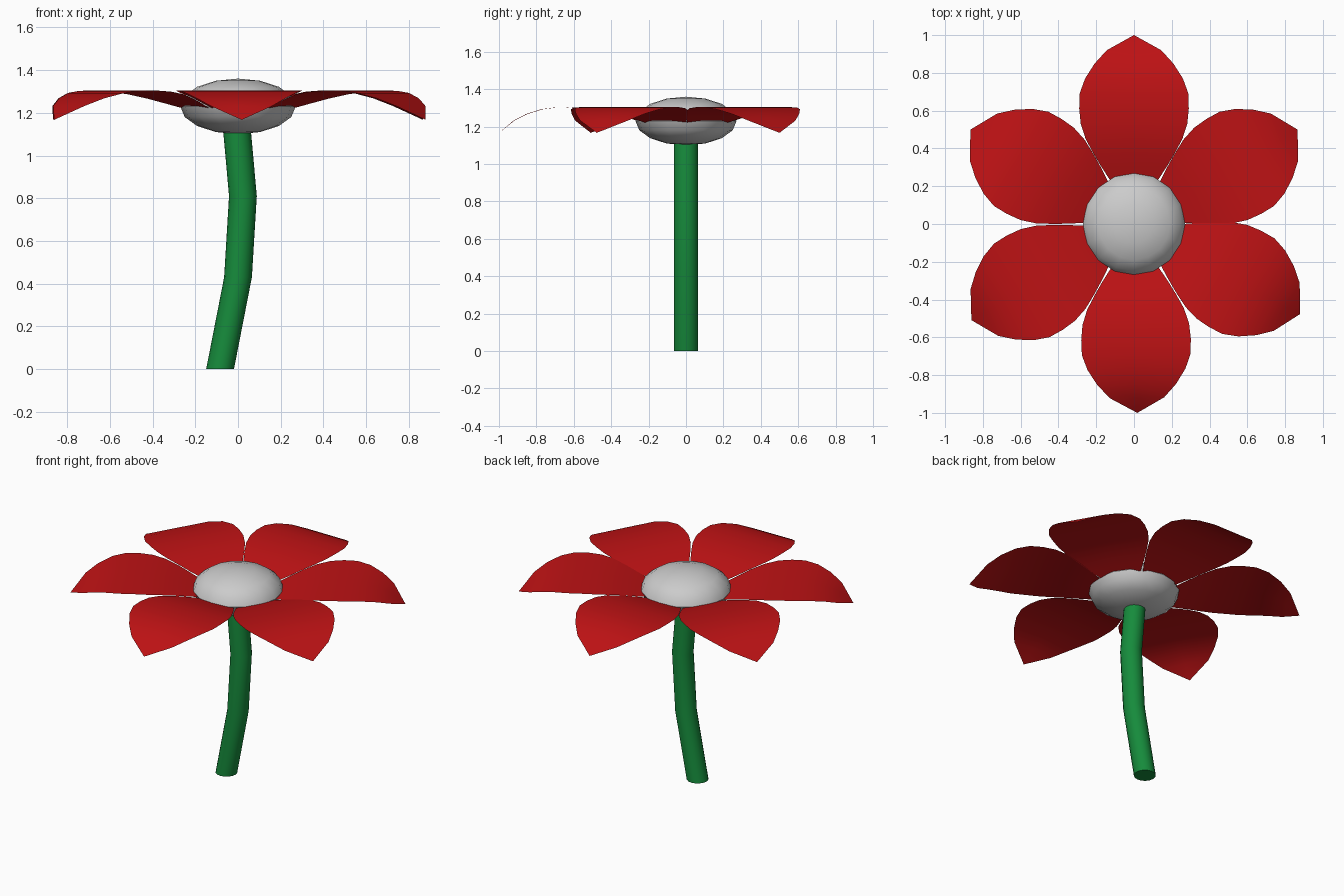
import bpy, bmesh
from math import radians, sin, cos, pi

if "Cube" in bpy.data.objects:
    bpy.data.objects.remove(bpy.data.objects["Cube"])


def material(name, color):
    mat = bpy.data.materials.new(name)
    mat.diffuse_color = (*color, 1)
    mat.use_nodes = True
    mat.node_tree.nodes["Principled BSDF"].inputs["Base Color"].default_value = mat.diffuse_color
    return mat


def finish(name, bm, mat=None):
    mesh = bpy.data.meshes.new(name)
    bm.to_mesh(mesh)
    bm.free()
    obj = bpy.data.objects.new(name, mesh)
    bpy.context.collection.objects.link(obj)
    if mat:
        mesh.materials.append(mat)
    bpy.ops.object.select_all(action='DESELECT')
    obj.select_set(True)
    bpy.context.view_layer.objects.active = obj
    bpy.ops.object.shade_smooth_by_angle(angle=radians(40))
    return obj


red = material("petal_red", (0.51, 0.006, 0.007))
green = material("stem_green", (0.008, 0.26, 0.045))

# Flower centre: flattened sphere
bm = bmesh.new()
bmesh.ops.create_uvsphere(bm, u_segments=16, v_segments=8, radius=1)
bmesh.ops.scale(bm, vec=(0.27, 0.27, 0.13), verts=bm.verts)
bmesh.ops.translate(bm, vec=(0, 0, 1.23), verts=bm.verts)
finish("flower_centre", bm)

# Stem: horizontal rings along a bent path (x, z)
bm = bmesh.new()
SIDES, RADIUS = 16, 0.065
rings = []
for x, z in [(-0.084, 0), (0, 0.43), (0.023, 0.81), (-0.012, 1.2)]:
    rings.append([bm.verts.new((x + RADIUS * cos(2 * pi * i / SIDES),
                                RADIUS * sin(2 * pi * i / SIDES), z))
                  for i in range(SIDES)])
for low, high in zip(rings, rings[1:]):
    for i in range(SIDES):
        j = (i + 1) % SIDES
        bm.faces.new((low[i], low[j], high[j], high[i]))
bm.faces.new(rings[0][::-1])
bm.faces.new(rings[-1])
finish("stem", bm, green)

# Petals: thin sheets arched along their length (distance, half width, height)
PROFILE = [(0.15, 0.075, 1.195), (0.23, 0.125, 1.222), (0.30, 0.171, 1.245),
           (0.37, 0.213, 1.267), (0.45, 0.256, 1.287), (0.53, 0.282, 1.299),
           (0.61, 0.29, 1.304), (0.69, 0.288, 1.303), (0.77, 0.259, 1.293),
           (0.85, 0.208, 1.268), (0.92, 0.144, 1.232)]
TIP = (1.0, 0, 1.167)


def petal(name, degrees):
    a = radians(degrees)
    bm = bmesh.new()

    def vert(r, w, z):
        return bm.verts.new((r * cos(a) - w * sin(a), r * sin(a) + w * cos(a), z))

    rows = [[vert(r, w * k, z) for k in (-1, 0, 1)] for r, w, z in PROFILE]
    for inner, outer in zip(rows, rows[1:]):
        for k in range(2):
            bm.faces.new((inner[k], outer[k], outer[k + 1], inner[k + 1]))
    tip = vert(*TIP)
    for k in range(2):
        bm.faces.new((rows[-1][k], tip, rows[-1][k + 1]))
    finish(name, bm, red)


for n, angle in enumerate([90, 30, -28.5, -89, -149.4, 150], 1):
    petal(f"petal_{n}", angle)
